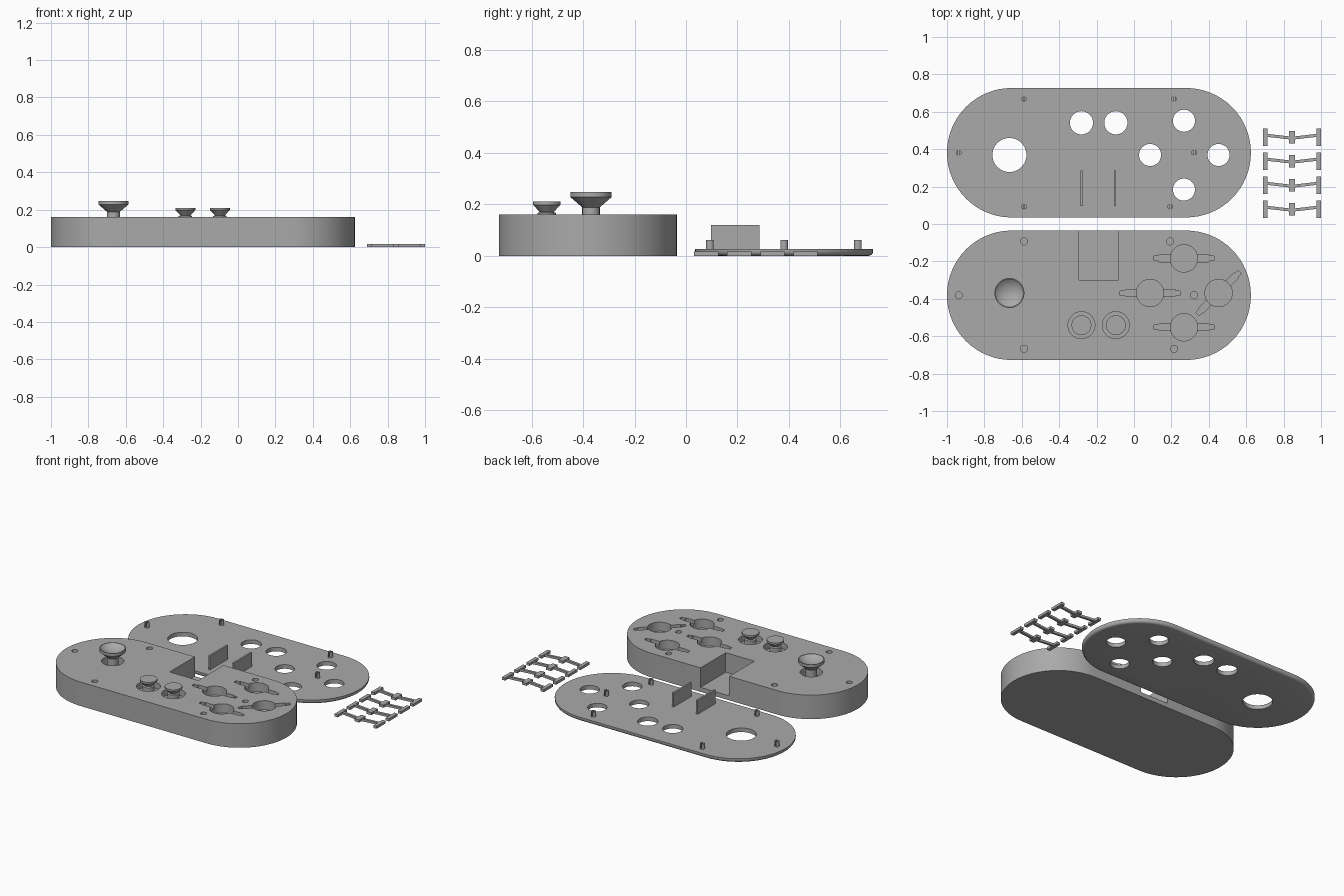
import bpy, bmesh, math
from mathutils import Matrix, Vector

if "Cube" in bpy.data.objects:
    bpy.data.objects.remove(bpy.data.objects["Cube"])

grey = bpy.data.materials.new("plain grey")
grey.diffuse_color = (0.4, 0.4, 0.4, 1)
grey.use_nodes = True
grey.node_tree.nodes["Principled BSDF"].inputs["Base Color"].default_value = grey.diffuse_color


def finish(name, bm):
    bmesh.ops.recalc_face_normals(bm, faces=bm.faces)
    mesh = bpy.data.meshes.new(name)
    bm.to_mesh(mesh)
    bm.free()
    mesh.materials.append(grey)
    ob = bpy.data.objects.new(name, mesh)
    bpy.context.collection.objects.link(ob)
    return ob


def smooth(ob):
    bpy.ops.object.select_all(action='DESELECT')
    ob.select_set(True)
    bpy.context.view_layer.objects.active = ob
    bpy.ops.object.shade_smooth_by_angle(angle=math.radians(35))


def extrude(bm, points, z0, z1):
    """Closed prism from a 2D outline."""
    face = bm.faces.new([bm.verts.new((x, y, z0)) for x, y in points])
    out = bmesh.ops.extrude_face_region(bm, geom=[face])
    for v in out["geom"]:
        if isinstance(v, bmesh.types.BMVert):
            v.co.z = z1


def prism(name, points, z0, z1):
    bm = bmesh.new()
    extrude(bm, points, z0, z1)
    return finish(name, bm)


def circle(cx, cy, r, n=40):
    return [(cx + r * math.cos(2 * math.pi * i / n),
             cy + r * math.sin(2 * math.pi * i / n)) for i in range(n)]


def box(x0, x1, y0, y1):
    return [(x0, y0), (x1, y0), (x1, y1), (x0, y1)]


def turn(points, angle, cx, cy):
    c, s = math.cos(angle), math.sin(angle)
    return [(cx + x * c - y * s, cy + x * s + y * c) for x, y in points]


def stadium(cy, n=32):
    r, xl, xr = 0.346, -0.654, 0.279
    pts = []
    for cx, start in ((xr, -math.pi / 2), (xl, math.pi / 2)):
        for i in range(n + 1):
            a = start + math.pi * i / n
            pts.append((cx + r * math.cos(a), cy + r * math.sin(a)))
    return pts


def cut(ob, points, z0, z1):
    cutter = prism("cutter", points, z0, z1)
    cutter.hide_render = True
    mod = ob.modifiers.new("cut", 'BOOLEAN')
    mod.operation, mod.solver, mod.object = 'DIFFERENCE', 'EXACT', cutter
    bpy.ops.object.select_all(action='DESELECT')
    bpy.context.view_layer.objects.active = ob
    ob.select_set(True)
    bpy.ops.object.modifier_apply(modifier=mod.name)
    bpy.data.objects.remove(cutter)


def lathe(name, profile, cx, cy, n=40):
    """Solid of revolution from (radius, height) pairs, axis to axis."""
    bm = bmesh.new()
    vs = [bm.verts.new((r, 0, z)) for r, z in profile]
    es = [bm.edges.new(p) for p in zip(vs, vs[1:])]
    bmesh.ops.spin(bm, geom=vs + es, cent=(0, 0, 0), axis=(0, 0, 1),
                   angle=2 * math.pi, steps=n)
    bmesh.ops.remove_doubles(bm, verts=bm.verts, dist=1e-5)
    bmesh.ops.translate(bm, verts=bm.verts, vec=(cx, cy, 0))
    smooth(finish(name, bm))


TOP = 0.16
BODY_Y, PLATE_Y = -0.381, 0.381
PEGS = [(-0.588, 0.287), (0.214, 0.287), (-0.937, 0), (0.321, 0),
        (-0.588, -0.288), (0.193, -0.288)]
KEYS = [(0.267, 0.552), (0.086, 0.369), (0.452, 0.369), (0.267, 0.184)]
BUTTONS = [(-0.281, 0.541), (-0.097, 0.541)]
STICK = (-0.666, 0.369)

# main body with its recesses
body = prism("body", stadium(BODY_Y), 0, TOP)
cut(body, box(-0.294, -0.083, -0.30, 0.1), 0.03, 0.3)
for x, y in PEGS:
    cut(body, circle(x, BODY_Y - y, 0.019, 20), 0.12, 0.3)
slot = [(-0.16, -0.012), (-0.137, -0.012), (-0.132, -0.018), (0.132, -0.018),
        (0.137, -0.012), (0.16, -0.012), (0.16, 0.012), (0.137, 0.012),
        (0.132, 0.018), (-0.132, 0.018), (-0.137, 0.012), (-0.16, 0.012)]
for x, y in KEYS:
    angle = math.pi / 4 if x > 0.4 else 0
    cut(body, turn(slot, angle, x, -y), 0.135, 0.3)
    cut(body, circle(x, -y, 0.073), 0.10, 0.3)
for x, y in BUTTONS:
    cut(body, circle(x, -y, 0.072), 0.12, 0.3)
cut(body, circle(STICK[0], -STICK[1], 0.068), 0.11, 0.3)
smooth(body)

# thumb stick with dished cap
lathe("thumb_stick", [(0, 0.105), (0.034, 0.105), (0.034, 0.188), (0.08, 0.228),
                      (0.08, 0.247), (0.075, 0.247), (0.06, 0.234),
                      (0.04, 0.225), (0.02, 0.22), (0, 0.218)],
      STICK[0], -STICK[1])

# small mushroom buttons
for x, y in BUTTONS:
    lathe("small_button", [(0, 0.115), (0.036, 0.115), (0.036, 0.166), (0.027, 0.17),
                           (0.053, 0.198), (0.053, 0.21), (0, 0.21)], x, -y)

# cover plate with a rounded lower rim
bm = bmesh.new()
extrude(bm, stadium(PLATE_Y), 0, 0.027)
rim = [e for e in bm.edges if all(v.co.z < 0.001 for v in e.verts)]
bmesh.ops.bevel(bm, geom=rim, offset=0.018, segments=4, profile=0.5,
                affect='EDGES')
plate = finish("cover_plate", bm)
cut(plate, circle(*STICK, 0.091), -0.1, 0.1)
for x, y in BUTTONS:
    cut(plate, circle(x, y, 0.062), -0.1, 0.1)
for x, y in KEYS:
    cut(plate, circle(x, y, 0.059), -0.1, 0.1)
smooth(plate)

# split pegs on the plate
for x, y in PEGS:
    bm = bmesh.new()
    for side in (0, math.pi):
        half = [(0.015 * math.cos(a), 0.015 * math.sin(a)) for a in
                [math.radians(-75 + 15 * i) for i in range(11)]]
        extrude(bm, turn(half, side, x, PLATE_Y + y), 0.02, 0.062)
    smooth(finish("split_peg", bm))

# upright walls on the plate
for x in (-0.28, -0.102):
    prism("plate_wall", box(x - 0.006, x + 0.006, 0.097, 0.285), 0.02, 0.12)

# four loose key bars
for y in (0.464, 0.336, 0.207, 0.079):
    bm = bmesh.new()
    for side in (-1, 1):
        ex = 0.845 + side * 0.143
        extrude(bm, box(ex - 0.012, ex + 0.012, y - 0.047, y + 0.047), 0, 0.017)
        ax, bx = 0.845 + side * 0.133, 0.845 + side * 0.012
        arm = [(ax, y + 0.002), (bx, y - 0.012), (bx, y + 0.004), (ax, y + 0.018)]
        extrude(bm, arm, 0.001, 0.016)
    extrude(bm, box(0.828, 0.862, y - 0.034, y + 0.034), 0, 0.017)
    finish("key_bar", bm)
